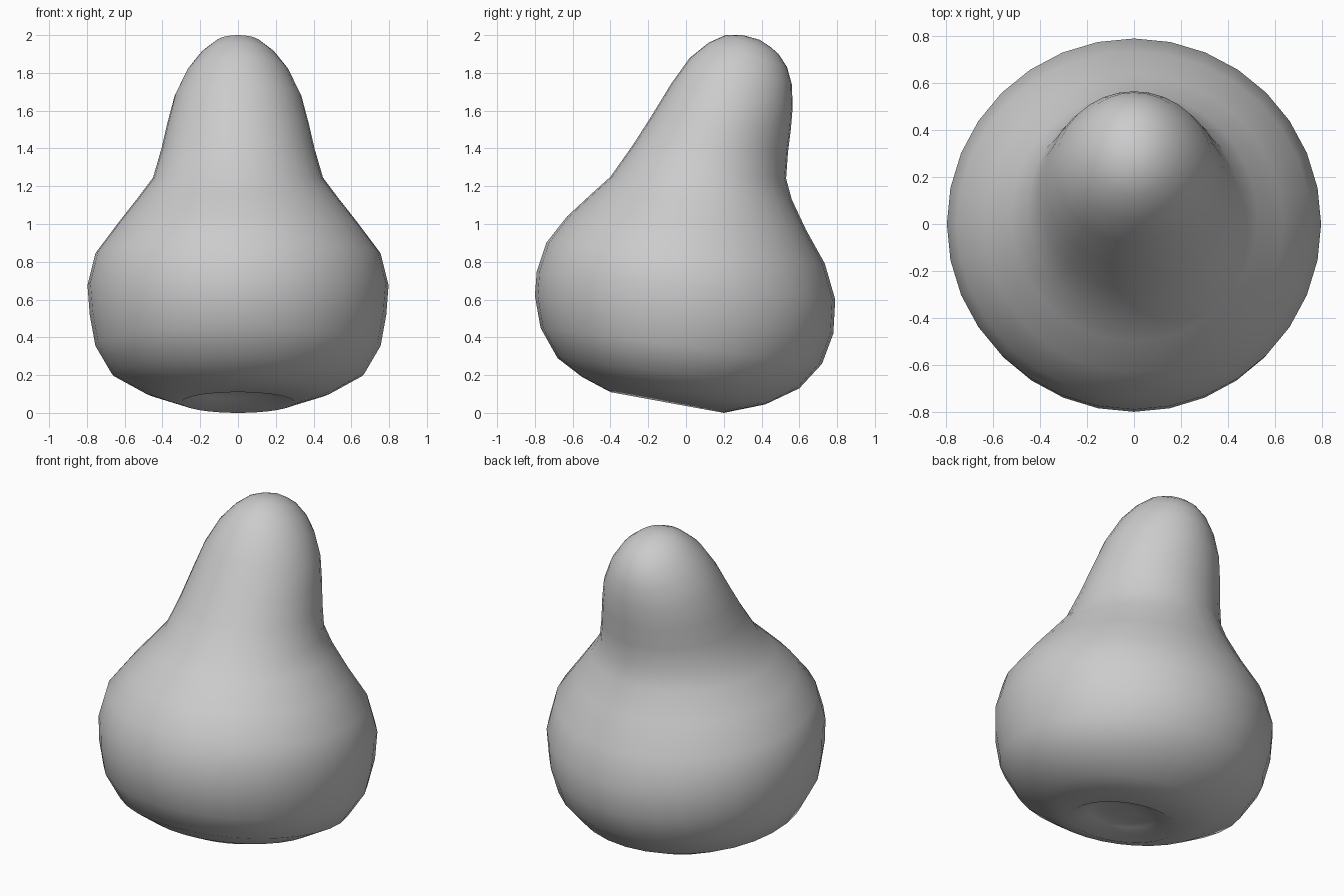
import bpy
import bmesh
import math
from mathutils import Vector

SEGMENTS = 32

default_cube = bpy.data.objects.get("Cube")
if default_cube:
    bpy.data.objects.remove(default_cube, do_unlink=True)


def make_material(name, colour):
    material = bpy.data.materials.new(name)
    material.use_nodes = True
    material.diffuse_color = colour
    material.node_tree.nodes["Principled BSDF"].inputs["Base Color"].default_value = colour
    return material


# Tilted cross-sections from base rim to crown:
# front y, front z, back y, back z, half width
sections = [
    (-.40, .11, .20, .00, .30),
    (-.55, .19, .42, .045, .50),
    (-.68, .29, .60, .13, .67),
    (-.77, .45, .72, .26, .755),
    (-.80, .62, .78, .42, .785),
    (-.79, .75, .79, .60, .797),
    (-.74, .90, .735, .79, .755),
    (-.63, 1.04, .635, .97, .635),
    (-.50, 1.16, .56, 1.13, .525),
    (-.40, 1.25, .53, 1.24, .45),
    (-.28, 1.42, .54, 1.38, .405),
    (-.19, 1.56, .555, 1.5, .375),
    (-.08, 1.74, .565, 1.62, .335),
    (.02, 1.88, .56, 1.74, .27),
    (.12, 1.96, .535, 1.83, .20),
    (.21, 2.0, .49, 1.9, .13),
    (.30, 2.0, .45, 1.935, .07),
]


def add_ring(bm, section, scale=1.0, lift=0.0):
    """Ellipse spanning the front and back points of a section."""
    front_y, front_z, back_y, back_z, width = section
    front = Vector((0, front_y, front_z))
    back = Vector((0, back_y, back_z))
    centre = (front + back) / 2 + Vector((0, 0, lift))
    depth_axis = (back - front) / 2 * scale
    width_axis = Vector((width * scale, 0, 0))
    ring = []
    for i in range(SEGMENTS):
        angle = math.tau * i / SEGMENTS
        ring.append(bm.verts.new(
            centre + width_axis * math.cos(angle) + depth_axis * math.sin(angle)))
    return ring


def bridge(bm, lower, upper):
    for i in range(SEGMENTS):
        j = (i + 1) % SEGMENTS
        bm.faces.new((lower[i], lower[j], upper[j], upper[i]))


def close_ring(bm, ring, pole):
    tip = bm.verts.new(pole)
    for i in range(SEGMENTS):
        bm.faces.new((ring[i], ring[(i + 1) % SEGMENTS], tip))


# Pear body, starting with the dimple rings inside the base
bm = bmesh.new()
rim = sections[0]
rings = [add_ring(bm, rim, .3, .07), add_ring(bm, rim, .65, .055)]
rings += [add_ring(bm, section) for section in sections]
for lower, upper in zip(rings, rings[1:]):
    bridge(bm, lower, upper)
close_ring(bm, rings[0], (0, -.1, .12))
close_ring(bm, rings[-1], (0, .39, 1.975))
bmesh.ops.recalc_face_normals(bm, faces=bm.faces)

mesh = bpy.data.meshes.new("pear_body")
bm.to_mesh(mesh)
bm.free()
mesh.materials.append(make_material("plain grey", (.6, .6, .6, 1)))

body = bpy.data.objects.new("pear_body", mesh)
bpy.context.collection.objects.link(body)
for polygon in mesh.polygons:
    polygon.use_smooth = True
